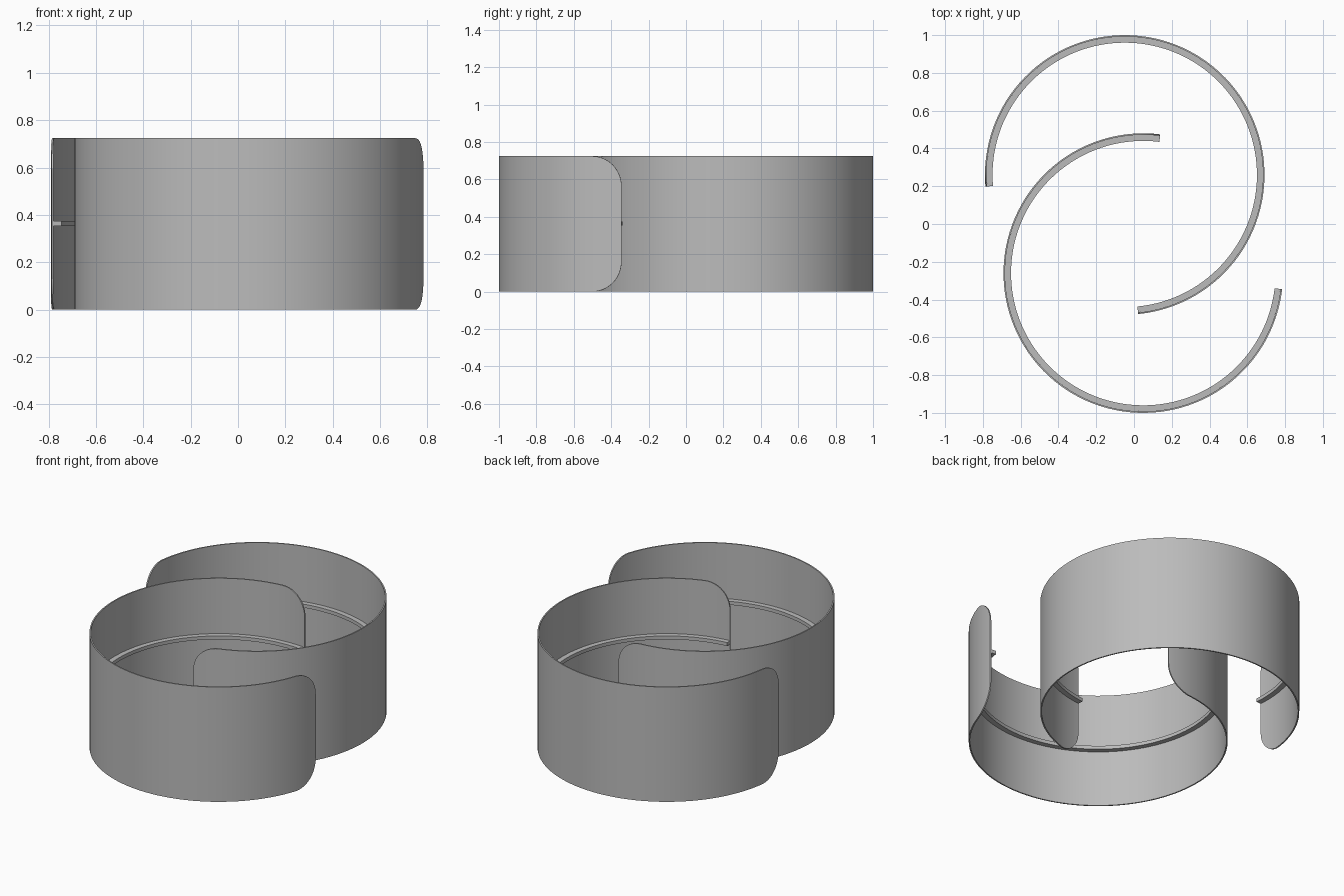
import bpy, bmesh, math

if "Cube" in bpy.data.objects:
    bpy.data.objects.remove(bpy.data.objects["Cube"])

HEIGHT = 0.724
RADIUS = 0.74      # outer radius of each band
WALL = 0.008       # wall thickness
CORNER = 0.16      # rounding of the band's end corners
RAIL_DEPTH = 0.04
RAIL_Z = (0.353, 0.375)

grey = bpy.data.materials.new("mid grey")
grey.diffuse_color = (0.5, 0.5, 0.5, 1)
grey.use_nodes = True
grey.node_tree.nodes["Principled BSDF"].inputs["Base Color"].default_value = grey.diffuse_color


def sweep(name, centre, r_out, r_in, columns):
    """Sweep a rectangular section along an arc; columns = (angle, z_low, z_high)."""
    bm = bmesh.new()
    rings = []
    for a, lo, hi in columns:
        c, s = math.cos(a), math.sin(a)
        rings.append([bm.verts.new((centre[0] + r * c, centre[1] + r * s, z))
                      for r, z in ((r_out, lo), (r_out, hi), (r_in, hi), (r_in, lo))])
    for p, q in zip(rings, rings[1:]):
        for i in range(4):
            j = (i + 1) % 4
            bm.faces.new((p[i], q[i], q[j], p[j]))
    bm.faces.new(rings[0])
    bm.faces.new(rings[-1][::-1])
    bmesh.ops.recalc_face_normals(bm, faces=bm.faces)
    mesh = bpy.data.meshes.new(name)
    bm.to_mesh(mesh)
    bm.free()
    mesh.materials.append(grey)
    obj = bpy.data.objects.new(name, mesh)
    bpy.context.collection.objects.link(obj)
    bpy.ops.object.select_all(action='DESELECT')
    obj.select_set(True)
    bpy.context.view_layer.objects.active = obj
    bpy.ops.object.shade_smooth_by_angle(angle=math.radians(30))


def curved_band(label, centre, start, end):
    a0, a1 = math.radians(start), math.radians(end)
    turn = CORNER / RADIUS
    # Quarter-round corners at both ends, full height between them
    steps = [math.pi / 2 * i / 14 for i in range(15)]
    corner = [(turn * (1 - math.cos(t)), CORNER * (1 - math.sin(t))) for t in steps]
    cols = [(a0 + u, cut, HEIGHT - cut) for u, cut in corner]
    n = 80
    cols += [(a0 + turn + (a1 - a0 - 2 * turn) * i / n, 0, HEIGHT) for i in range(1, n)]
    cols += [(a1 - u, cut, HEIGHT - cut) for u, cut in reversed(corner)]
    sweep(label + "_wall", centre, RADIUS, RADIUS - WALL, cols)
    # Thin rail along the inside at mid height
    rail = [(a0 + (a1 - a0) * i / 96, *RAIL_Z) for i in range(97)]
    sweep(label + "_inner_rail", centre, RADIUS - WALL, RADIUS - RAIL_DEPTH, rail)


curved_band("back_band", (-0.049, 0.26), -84.5, 184.8)
curved_band("front_band", (0.049, -0.26), 83, 353.4)
